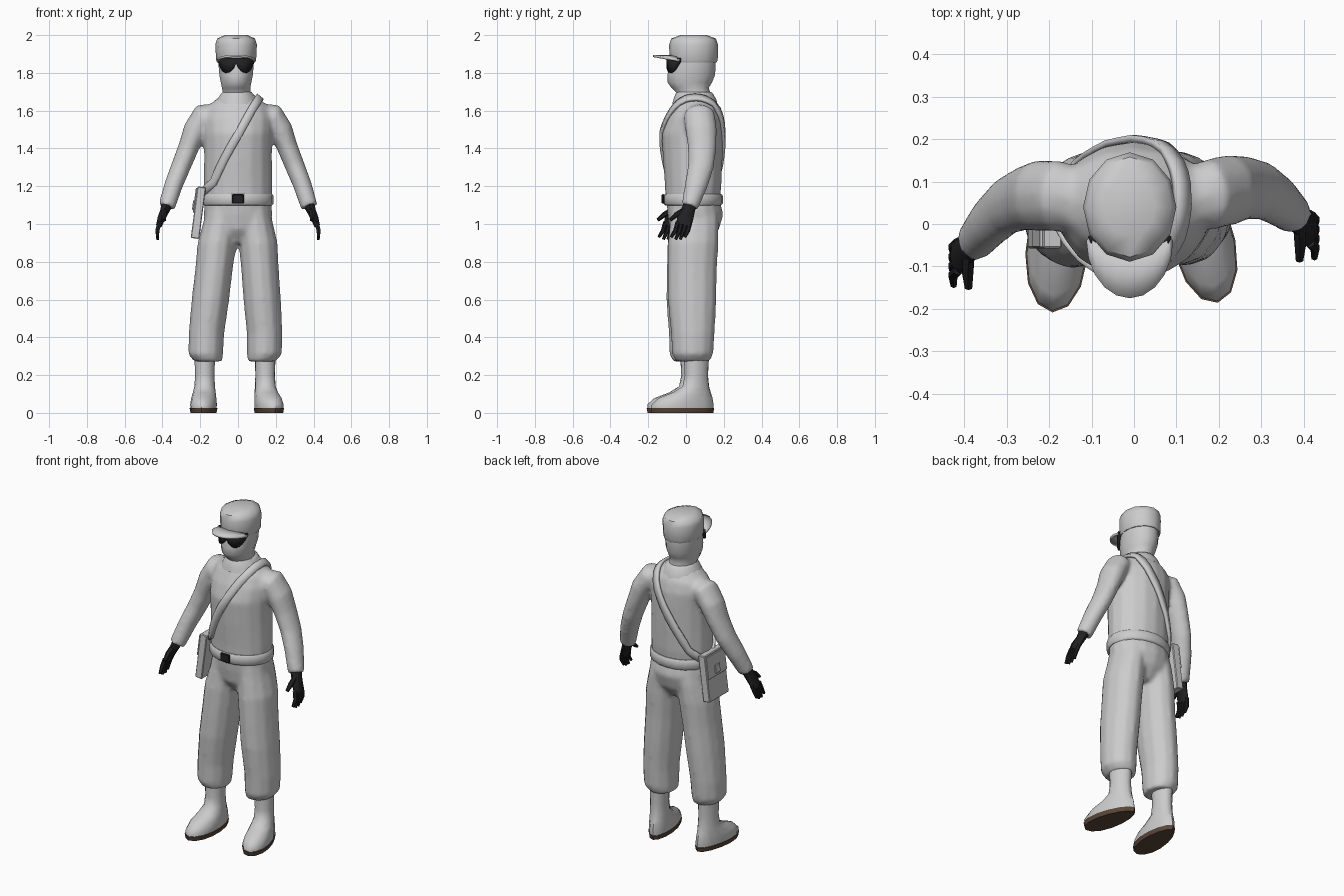
import bpy, bmesh
from math import sin, cos, pi, radians
from mathutils import Vector

cube = bpy.data.objects.get("Cube")
if cube:
    bpy.data.objects.remove(cube, do_unlink=True)


def material(name, rgb):
    m = bpy.data.materials.new(name)
    m.use_nodes = True
    m.diffuse_color = (*rgb, 1)
    bsdf = m.node_tree.nodes["Principled BSDF"]
    bsdf.inputs["Base Color"].default_value = (*rgb, 1)
    bsdf.inputs["Roughness"].default_value = 0.8
    return m


GREY = material("pale grey", (0.6, 0.6, 0.6))
BLACK = material("black", (0.015, 0.015, 0.015))
BROWN = material("sole brown", (0.1, 0.06, 0.04))


def tube(bm, sections, n=12, level=False, egg=0.0, place=lambda p: p):
    """Closed loft through (x, y, z, half depth along y, half width)."""
    pts = [Vector(s[:3]) for s in sections]
    rings = []
    for i, s in enumerate(sections):
        t = Vector((0, 0, 1)) if level else (pts[min(i + 1, len(pts) - 1)] - pts[max(i - 1, 0)]).normalized()
        u = Vector((0, 1, 0))
        u = (u - t * t.dot(u)).normalized()
        v = t.cross(u)
        ring = []
        for k in range(n):
            a = 2 * pi * k / n
            p = pts[i] + u * s[3] * cos(a) + v * s[4] * sin(a) * (1 - egg * cos(a))
            ring.append(bm.verts.new(place(p)))
        rings.append(ring)
    for r, q in zip(rings, rings[1:]):
        for k in range(n):
            bm.faces.new((r[k], r[(k + 1) % n], q[(k + 1) % n], q[k]))
    bm.faces.new(rings[0])
    bm.faces.new(rings[-1])


def finish(bm, name, mat, angle=50):
    bmesh.ops.recalc_face_normals(bm, faces=bm.faces[:])
    me = bpy.data.meshes.new(name)
    bm.to_mesh(me)
    bm.free()
    me.materials.append(mat)
    ob = bpy.data.objects.new(name, me)
    bpy.context.collection.objects.link(ob)
    bpy.ops.object.select_all(action="DESELECT")
    ob.select_set(True)
    bpy.context.view_layer.objects.active = ob
    bpy.ops.object.shade_smooth_by_angle(angle=radians(angle))
    return ob


def blend(ob):
    """Fuse overlapping lofts into one soft cloth surface."""
    r = ob.modifiers.new("Fuse", "REMESH")
    r.mode = "VOXEL"
    r.voxel_size = 0.012
    r.use_smooth_shade = True
    s = ob.modifiers.new("Soften", "SMOOTH")
    s.factor = 0.5
    s.iterations = 7


def solid(name, mat, sections, **kw):
    bm = bmesh.new()
    tube(bm, sections, **kw)
    return finish(bm, name, mat)


def sheet(name, mat, rows, thick):
    """Grid of points thickened to a plate."""
    bm = bmesh.new()
    vs = [[bm.verts.new(p) for p in row] for row in rows]
    for a, b in zip(vs, vs[1:]):
        for k in range(len(a) - 1):
            bm.faces.new((a[k], a[k + 1], b[k + 1], b[k]))
    ob = finish(bm, name, mat)
    m = ob.modifiers.new("Thickness", "SOLIDIFY")
    m.thickness = thick
    m.offset = 0
    return ob


def box(name, loc, size, rot, mat, bevel=0.004):
    bm = bmesh.new()
    bmesh.ops.create_cube(bm, size=1)
    bmesh.ops.scale(bm, vec=size, verts=bm.verts[:])
    bmesh.ops.bevel(bm, geom=bm.edges[:], offset=bevel, segments=1, affect="EDGES")
    ob = finish(bm, name, mat, 30)
    ob.location, ob.rotation_euler = loc, rot
    return ob


# Right limbs mirror the left, with a slight change of pose
def arm_place(side):
    if side > 0:
        return lambda p: p
    return lambda p: Vector((-p.x, p.y - 0.13 * min(max(1.6 - p.z, 0), 0.5), p.z))


def leg_place(side):
    if side > 0:
        return lambda p: p
    return lambda p: Vector((-p.x - 0.045 * max(1 - p.z, 0), p.y - 0.02 * max(1 - p.z, 0), p.z))


# Shirt: torso and sleeves
bm = bmesh.new()
tube(bm, [(0, .035, 1.13, .145, .18), (0, .038, 1.2, .15, .182), (0, .035, 1.35, .158, .18),
          (0, .033, 1.48, .163, .182), (0, .045, 1.56, .148, .185), (0, .052, 1.62, .125, .165),
          (0, .05, 1.665, .1, .11), (0, .05, 1.69, .08, .08)], n=16, level=True)
for side in (1, -1):
    tube(bm, [(.1, .06, 1.585, .06, .055), (.18, .07, 1.572, .085, .07), (.225, .08, 1.5, .085, .065),
              (.26, .085, 1.41, .077, .056), (.3, .08, 1.31, .07, .053), (.34, .055, 1.21, .062, .05),
              (.378, .02, 1.09, .046, .046)], place=arm_place(side))
shirt = finish(bm, "shirt", GREY)
blend(shirt)

# Trousers: seat and two gathered legs
bm = bmesh.new()
tube(bm, [(0, .045, .9, .08, .08), (0, .045, .97, .13, .165), (0, .05, 1.05, .148, .182),
          (0, .037, 1.13, .142, .178)], n=16, level=True)
for side in (1, -1):
    tube(bm, [(.125, .035, .272, .09, .075), (.14, .035, .31, .11, .093), (.141, .036, .42, .117, .095),
              (.128, .032, .6, .13, .1), (.117, .033, .75, .132, .1), (.107, .038, .9, .135, .103),
              (.092, .045, 1.02, .13, .09), (.08, .04, 1.1, .12, .085)], level=True, place=leg_place(side))
blend(finish(bm, "trousers", GREY))

# Belt and buckle
solid("belt", GREY, [(0, .037, 1.098, .148, .18), (0, .037, 1.108, .158, .188),
                     (0, .037, 1.148, .158, .188), (0, .037, 1.16, .15, .18)], n=20, level=True)
box("belt_buckle", (0, -.122, 1.133), (.062, .014, .05), (0, 0, 0), BLACK)

# Boots with soles
for side, word in ((1, "left"), (-1, "right")):
    turn = radians(13 if side > 0 else 4)
    at = Vector((.142, .055, 0) if side > 0 else (-.175, .038, 0))

    def place(p, turn=turn, side=side, at=at):
        y = p.y - .055
        return at + Vector((side * (p.x * cos(turn) - y * sin(turn)), p.x * sin(turn) + y * cos(turn), p.z))

    solid(word + "_boot", GREY,
          [(0, -.02, .02, .168, .068), (0, -.02, .045, .168, .07), (0, -.004, .078, .147, .066),
           (0, .03, .108, .103, .06), (0, .052, .14, .072, .054), (0, .055, .2, .063, .051),
           (0, .055, .32, .07, .055)], n=14, level=True, egg=.15, place=place)
    solid(word + "_sole", BROWN, [(0, -.02, 0, .167, .068), (0, -.02, .026, .172, .073)],
          n=14, level=True, egg=.15, place=place)

# Gloved hands
for side, word in ((1, "left"), (-1, "right")):
    bm = bmesh.new()
    f = arm_place(side)
    tube(bm, [(.374, .024, 1.11, .034, .032), (.388, .01, 1.07, .037, .024), (.406, -.004, 1.03, .043, .02),
              (.418, -.014, .992, .04, .016)], n=8, place=f)
    for i in range(4):
        o = -.034 + i * .022
        tip = .93 - .012 * (i in (1, 2))
        tube(bm, [(.415, -.01 + o, 1.01, .012, .013), (.427, -.022 + o, .965, .012, .012),
                  (.425, -.042 + o * 1.1, tip, .008, .008)], n=6, place=f)
    tube(bm, [(.39, -.005, 1.075, .016, .016), (.392, -.05, 1.05, .014, .015),
              (.39, -.085, 1.02, .009, .01)], n=6, place=f)
    finish(bm, word + "_glove", BLACK)

# Head, collar and cap
solid("head", GREY, [(-.005, .045, 1.63, .09, .08), (-.007, .043, 1.69, .088, .074),
                     (-.01, .022, 1.72, .098, .077), (-.01, .02, 1.75, .118, .083),
                     (-.01, .028, 1.79, .126, .091), (-.01, .035, 1.85, .122, .096),
                     (-.01, .04, 1.9, .115, .095)], n=14, level=True)
solid("collar", GREY, [(-.005, .047, 1.635, .12, .118), (-.005, .047, 1.66, .113, .108),
                       (-.005, .044, 1.688, .1, .088), (-.005, .043, 1.7, .09, .078)], n=14, level=True)
solid("cap", GREY, [(-.01, .04, 1.855, .122, .1), (-.01, .04, 1.868, .128, .106),
                    (-.01, .04, 1.95, .129, .11), (-.01, .04, 1.982, .118, .1),
                    (-.01, .04, 2.0, .07, .06)], n=12, level=True)

# Arched visor
rows = []
for grow in (0, .5, 1):
    row = []
    for k in range(11):
        a = pi * k / 10
        row.append((-.01 + (.09 + .01 * grow) * cos(a),
                    -.03 - .03 * sin(a) - grow * (.01 + .105 * sin(a)),
                    1.865 + .025 * sin(a)))
    rows.append(row)
sheet("cap_visor", GREY, rows, .012)

# Wraparound goggles with a nose notch
low, high = [], []
for k in range(17):
    t = k / 8 - 1
    a = radians(270 + 62 * t)
    x, y = -.01 + .103 * cos(a), .035 + .13 * sin(a)
    drop = .065 * max(0, 1 - abs(abs(t) - .45) ** 2 / .28)
    low.append((x, y, 1.865 - drop))
    high.append((x, y, 1.878))
sheet("goggles", BLACK, [low, high], .018)

# Shoulder strap wrapped onto the shirt
path = [Vector(p) for p in (
    (-.19, .02, 1.16), (-.14, -.09, 1.22), (-.07, -.12, 1.35), (.01, -.13, 1.49), (.07, -.08, 1.6),
    (.11, 0, 1.665), (.118, .07, 1.675), (.1, .15, 1.64), (.04, .2, 1.52), (-.05, .2, 1.37),
    (-.14, .17, 1.22), (-.19, .09, 1.15))]
dense = []
for a, b in zip(path, path[1:]):
    dense += [a.lerp(b, k / 3) for k in range(3)]
dense.append(path[-1])
rows = []
for i, p in enumerate(dense):
    t = (dense[min(i + 2, len(dense) - 1)] - dense[max(i - 2, 0)]).normalized()
    w = t.cross(p - Vector((0, .04, min(p.z, 1.5)))).normalized() * .022
    rows.append((p - w, p, p + w))
strap = sheet("shoulder_strap", GREY, rows, .016)
wrap = strap.modifiers.new("Wrap", "SHRINKWRAP")
wrap.target = shirt
wrap.wrap_method = "NEAREST_SURFACEPOINT"
wrap.wrap_mode = "ABOVE_SURFACE"
wrap.offset = .008
strap.modifiers.move(1, 0)

# Satchel with flap plate and clasp
tilt = (0, .13, 0)
box("satchel", (-.21, .035, 1.06), (.045, .185, .275), tilt, GREY)
box("satchel_flap", (-.227, .035, 1.125), (.009, .18, .13), tilt, GREY, .002)
box("satchel_clasp", (-.236, .035, 1.1), (.009, .045, .05), tilt, GREY, .002)
